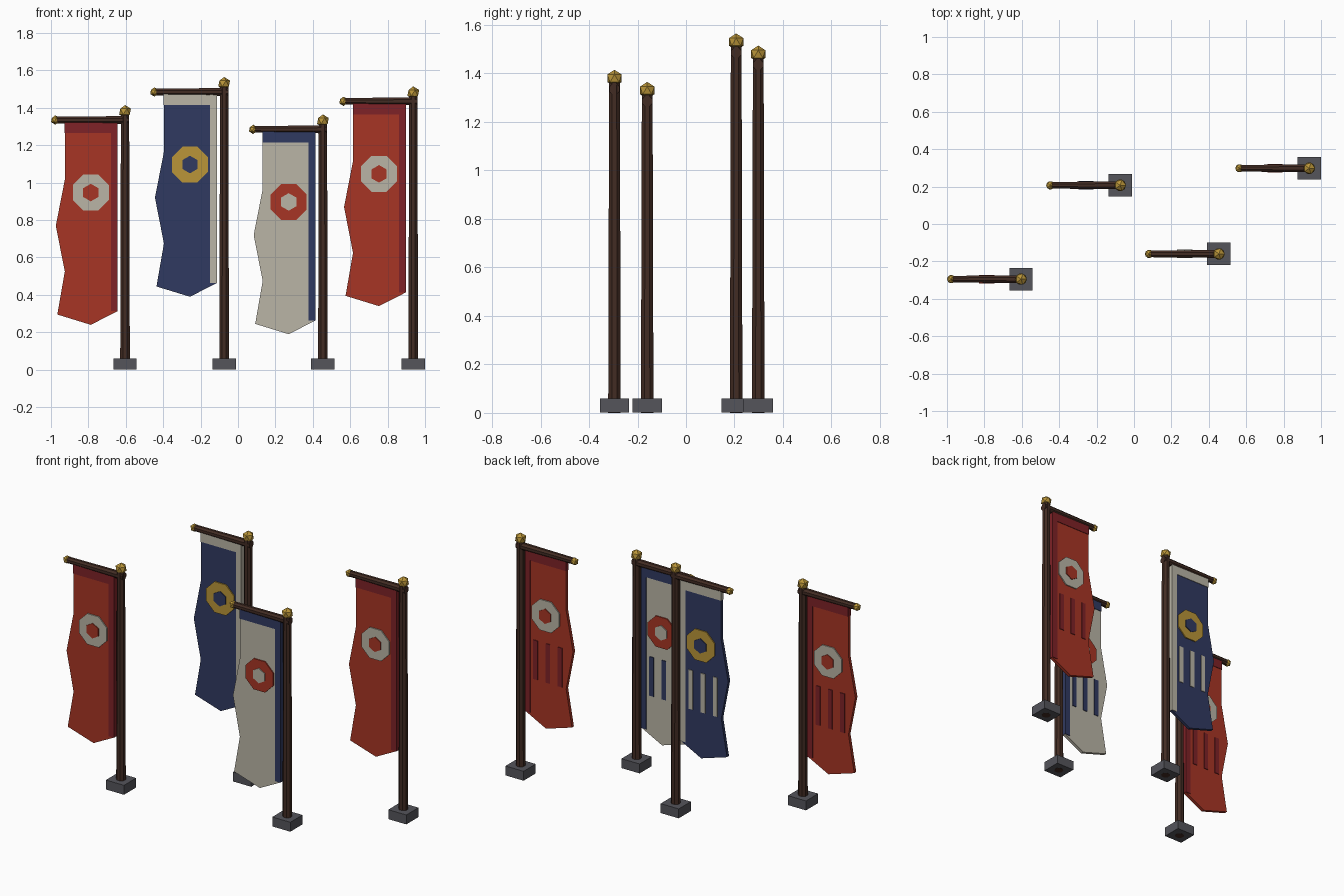
import bpy, bmesh, math
from mathutils import Matrix

cube = bpy.data.objects.get("Cube")
if cube:
    bpy.data.objects.remove(cube, do_unlink=True)


def material(name, rgb):
    mat = bpy.data.materials.new(name)
    mat.use_nodes = True
    mat.diffuse_color = (*rgb, 1)
    mat.node_tree.nodes["Principled BSDF"].inputs["Base Color"].default_value = (*rgb, 1)
    return mat


RED = material("red cloth", (0.39, 0.036, 0.018))
DARK_RED = material("dark red cloth", (0.21, 0.016, 0.02))
NAVY = material("navy cloth", (0.03, 0.042, 0.12))
CREAM = material("cream cloth", (0.49, 0.46, 0.38))
GOLD = material("gold", (0.49, 0.3, 0.04))
WOOD = material("dark wood", (0.055, 0.025, 0.017))
STONE = material("grey stone", (0.09, 0.09, 0.105))


def finish(name, bm, mat, location):
    bmesh.ops.recalc_face_normals(bm, faces=bm.faces)
    mesh = bpy.data.meshes.new(name)
    bm.to_mesh(mesh)
    bm.free()
    mesh.materials.append(mat)
    obj = bpy.data.objects.new(name, mesh)
    obj.location = location
    bpy.context.collection.objects.link(obj)
    return obj


def box(name, mat, origin, low, high):
    bm = bmesh.new()
    bmesh.ops.create_cube(bm, size=1)
    for v in bm.verts:
        v.co = [l + (c + 0.5) * (h - l) for c, l, h in zip(v.co, low, high)]
    return finish(name, bm, mat, origin)


def rod(name, mat, origin, r1, r2, length, matrix):
    bm = bmesh.new()
    bmesh.ops.create_cone(bm, cap_ends=True, segments=8, radius1=r1, radius2=r2, depth=length,
                          matrix=matrix @ Matrix.Translation((0, 0, length / 2))
                          @ Matrix.Rotation(math.pi / 8, 4, 'Z'))
    return finish(name, bm, mat, origin)


def knob(name, origin, radius):
    bm = bmesh.new()
    bmesh.ops.create_icosphere(bm, subdivisions=1, radius=radius)
    return finish(name, bm, GOLD, origin)


def slab(name, mat, origin, outline, half):
    # Outline in x and z, thickened along y
    bm = bmesh.new()
    face = bm.faces.new([bm.verts.new((x, -half, z)) for x, z in outline])
    grown = bmesh.ops.extrude_face_region(bm, geom=[face])["geom"]
    bmesh.ops.translate(bm, vec=(0, 2 * half, 0),
                        verts=[g for g in grown if isinstance(g, bmesh.types.BMVert)])
    return finish(name, bm, mat, origin)


def polygon(sides, radius, turn, cx, cz):
    angles = [turn + 2 * math.pi * i / sides for i in range(sides)]
    return [(cx + radius * math.cos(a), cz + radius * math.sin(a)) for a in angles]


# Cloth outline measured from the pole and the crossbar
CLOTH = [(-0.04, -0.01), (-0.322, -0.01), (-0.322, -0.32), (-0.37, -0.565),
         (-0.322, -0.81), (-0.362, -1.04), (-0.183, -1.095), (-0.04, -1.022)]


def banner(label, x, y, bar_z, cloth, trim, ring):
    ground, bar = (x, y, 0), (x, y, bar_z)
    # Stand
    box(label + "_base", STONE, ground, (-0.0625, -0.06, 0.001), (0.0625, 0.06, 0.06))
    rod(label + "_pole", WOOD, ground, 0.028, 0.024, bar_z + 0.03, Matrix())
    knob(label + "_pole_finial", (x, y, bar_z + 0.045), 0.035)
    # Crossbar
    sideways = Matrix.Translation((0.022, 0, 0)) @ Matrix.Rotation(-math.pi / 2, 4, 'Y')
    rod(label + "_crossbar", WOOD, bar, 0.023, 0.019, 0.395, sideways)
    knob(label + "_crossbar_finial", (x - 0.373, y, bar_z), 0.025)
    # Cloth and its border
    slab(label + "_cloth", cloth, bar, CLOTH, 0.01)
    box(label + "_side_trim", trim, bar, (-0.076, -0.014, -1.022), (-0.039, 0.014, -0.01))
    box(label + "_top_trim", trim, bar, (-0.323, -0.0135, -0.07), (-0.04, 0.0135, -0.01))
    # Emblem showing on both faces
    slab(label + "_emblem_ring", ring, bar,
         polygon(8, 0.104, math.pi / 8, -0.183, -0.388), 0.017)
    slab(label + "_emblem_heart", cloth, bar,
         polygon(6, 0.047, math.pi / 2, -0.183, -0.388), 0.0225)
    # Three stripes on the back
    for i in range(3):
        cx = -0.112 - 0.085 * i
        box(f"{label}_back_stripe_{i + 1}", trim, bar,
            (cx - 0.015, 0.008, -0.805), (cx + 0.015, 0.0145, -0.56))


banner("front_right", -0.604, -0.295, 1.335, RED, DARK_RED, CREAM)
banner("back_right", -0.074, 0.207, 1.485, NAVY, CREAM, GOLD)
banner("front_left", 0.454, -0.16, 1.285, CREAM, NAVY, RED)
banner("back_left", 0.937, 0.298, 1.435, RED, DARK_RED, CREAM)
